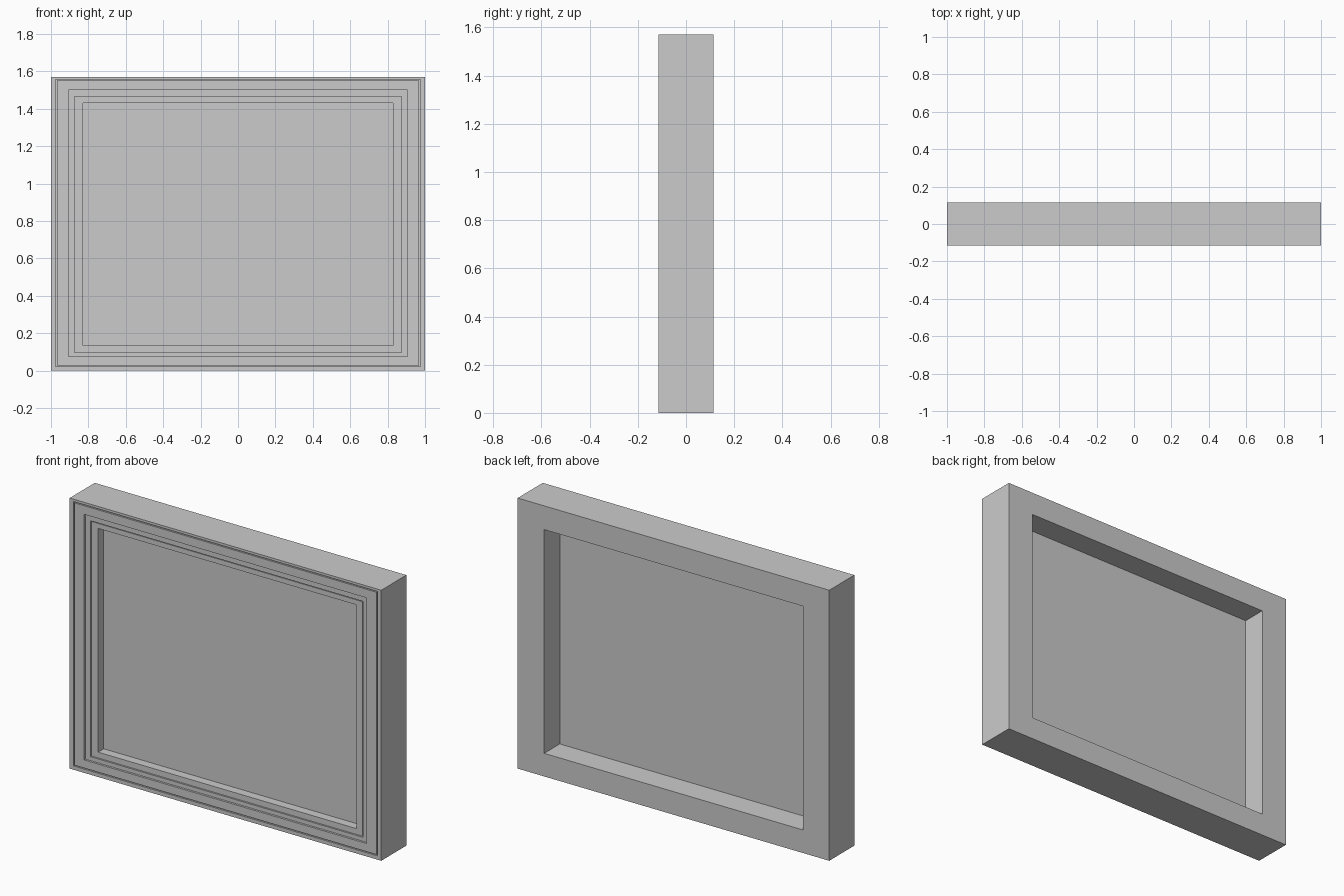
import bpy, bmesh

if "Cube" in bpy.data.objects:
    bpy.data.objects.remove(bpy.data.objects["Cube"])

W, H, D = 1.0, 1.57, 0.115


def ring(bm, mx, mb, mt, y):
    """Rectangular loop inset by side, bottom and top margins at depth y."""
    pts = [(-W + mx, mb), (W - mx, mb), (W - mx, H - mt), (-W + mx, H - mt)]
    return [bm.verts.new((x, y, z)) for x, z in pts]


def finish(bm, name):
    bmesh.ops.recalc_face_normals(bm, faces=bm.faces)
    me = bpy.data.meshes.new(name)
    bm.to_mesh(me)
    bm.free()
    ob = bpy.data.objects.new(name, me)
    bpy.context.collection.objects.link(ob)
    return ob


# Moulded frame: closed profile carried round four mitred corners
profile = [
    (0, 0, 0, D),
    (0, 0, 0, -D),
    (.024, .022, .014, -D),          # fine outer groove
    (.024, .022, .014, -D + .01),
    (.031, .028, .020, -D + .01),
    (.031, .028, .020, -D),
    (.093, .075, .070, -D),          # step down to the inner band
    (.093, .075, .070, -D + .012),
    (.125, .098, .103, -D + .012),   # fine inner groove
    (.125, .098, .103, -D + .022),
    (.132, .104, .109, -D + .022),
    (.132, .104, .109, -D + .018),
    (.170, .134, .138, -D + .018),   # inner lip
    (.170, .134, .138, D),
]
bm = bmesh.new()
rings = [ring(bm, *p) for p in profile]
for i, a in enumerate(rings):
    b = rings[(i + 1) % len(rings)]
    for k in range(4):
        j = (k + 1) % 4
        bm.faces.new((a[k], a[j], b[j], b[k]))
finish(bm, "frame")

# Flat panel held inside the opening
bm = bmesh.new()
front = ring(bm, .17, .134, .138, -.046)
back = ring(bm, .17, .134, .138, -.028)
bm.faces.new(front)
bm.faces.new(back)
for k in range(4):
    j = (k + 1) % 4
    bm.faces.new((front[k], front[j], back[j], back[k]))
finish(bm, "picture_panel")
